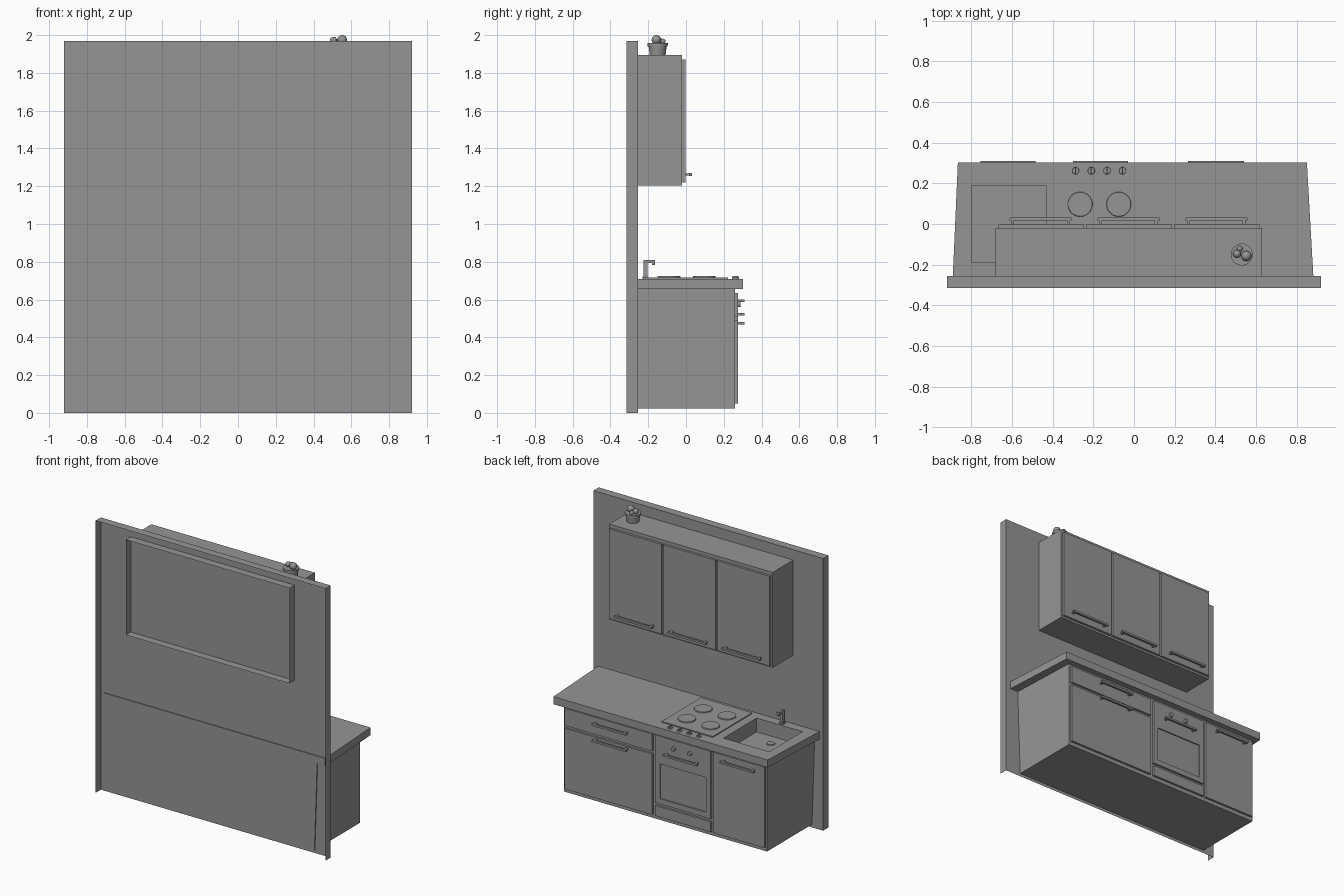
import bpy, bmesh
from mathutils import Matrix, Vector

if "Cube" in bpy.data.objects:
    bpy.data.objects.remove(bpy.data.objects["Cube"], do_unlink=True)

grey = bpy.data.materials.new("plain_grey")
grey.use_nodes = True
grey.diffuse_color = (0.3, 0.3, 0.3, 1)
grey.node_tree.nodes["Principled BSDF"].inputs["Base Color"].default_value = (0.3, 0.3, 0.3, 1)


def finish(name, bm, smooth=False):
    mesh = bpy.data.meshes.new(name)
    bm.to_mesh(mesh)
    bm.free()
    mesh.materials.append(grey)
    obj = bpy.data.objects.new(name, mesh)
    bpy.context.collection.objects.link(obj)
    if smooth:
        bpy.ops.object.select_all(action='DESELECT')
        obj.select_set(True)
        bpy.context.view_layer.objects.active = obj
        bpy.ops.object.shade_smooth_by_angle()
    return obj


def add_box(bm, x, y, z):
    lo, hi = Vector((x[0], y[0], z[0])), Vector((x[1], y[1], z[1]))
    m = Matrix.Translation((lo + hi) / 2) @ Matrix.Diagonal((*(hi - lo), 1))
    return bmesh.ops.create_cube(bm, size=1, matrix=m)["verts"]


def box(name, x, y, z, drop=(), shape=None):
    """Box between ranges; drop lists directions of faces left open."""
    bm = bmesh.new()
    add_box(bm, x, y, z)
    bm.normal_update()
    gone = [f for f in bm.faces if any(f.normal.dot(Vector(d)) > 0.9 for d in drop)]
    bmesh.ops.delete(bm, geom=gone, context='FACES')
    if shape:
        for v in bm.verts:
            shape(v.co)
    return finish(name, bm)


def disc(name, at, r1, r2, height, axis='Z', sides=32):
    bm = bmesh.new()
    m = Matrix.Translation(at)
    if axis == 'Y':
        m = m @ Matrix.Rotation(-1.5708, 4, 'X')
    m = m @ Matrix.Translation((0, 0, height / 2))
    bmesh.ops.create_cone(bm, cap_ends=True, segments=sides, radius1=r1,
                          radius2=r2, depth=height, matrix=m)
    return finish(name, bm, True)


def handle(name, x, y, z):
    """Straight bar on two posts, standing off a door at depth y."""
    bm = bmesh.new()
    add_box(bm, x, (y + 0.02, y + 0.035), (z - 0.007, z + 0.007))
    for a in (x[0] + 0.008, x[1] - 0.023):
        add_box(bm, (a, a + 0.015), (y - 0.002, y + 0.022), (z - 0.006, z + 0.006))
    finish(name, bm)


BACK, DOWN, UP = (0, -1, 0), (0, 0, -1), (0, 0, 1)

# Wall panel, a shallow shell open at the back and bottom
box("wall", (-0.92, 0.92), (-0.315, -0.255), (0, 1.97), (BACK, DOWN))

# Upper cabinet with three doors
box("upper_cabinet", (-0.68, 0.63), (-0.312, -0.02), (1.205, 1.895), (BACK,))
for i, x in enumerate((-0.667, -0.235, 0.197)):
    box(f"upper_door_{i}", (x, x + 0.42), (-0.02, -0.003), (1.22, 1.87))
    handle(f"upper_handle_{i}", (x + 0.055, x + 0.36), -0.003, 1.262)


# Base cabinet, its rear top edge a little wider
def widen_base(co):
    if co.y < 0 and co.z > 0.3:
        co.x += 0.022 if co.x > 0 else -0.022


box("base_cabinet", (-0.831, 0.795), (-0.262, 0.26), (0.022, 0.66), (UP,), widen_base)


# Countertop, wider at the wall, with a hole for the sink
def widen_top(co):
    if co.y < 0:
        co.x += 0.032 if co.x > 0 else -0.025


counter = box("countertop", (-0.866, 0.85), (-0.262, 0.302), (0.655, 0.71), (), widen_top)
cutter = box("sink_cutter", (-0.8, -0.433), (-0.19, 0.19), (0.6, 0.8))
cutter.hide_render = True
cutter.hide_viewport = True
cutter.display_type = 'WIRE'
cut = counter.modifiers.new("sink_hole", 'BOOLEAN')
cut.operation = 'DIFFERENCE'
cut.solver = 'EXACT'
cut.object = cutter

# Sink basin, drain and tap
box("sink_basin", (-0.8, -0.433), (-0.19, 0.19), (0.61, 0.709), (UP,))
disc("sink_drain", (-0.615, -0.09, 0.61), 0.028, 0.026, 0.006)
bm = bmesh.new()
add_box(bm, (-0.635, -0.605), (-0.23, -0.2), (0.709, 0.722))
add_box(bm, (-0.63, -0.61), (-0.225, -0.205), (0.72, 0.81))
add_box(bm, (-0.63, -0.61), (-0.207, -0.165), (0.793, 0.81))
add_box(bm, (-0.627, -0.613), (-0.18, -0.165), (0.783, 0.795))
finish("tap", bm)

# Cooktop with four plates and a row of knobs
box("cooktop", (-0.37, 0.04), (-0.228, 0.222), (0.709, 0.717))
for i, (x, y) in enumerate([(x, y) for x in (-0.265, -0.075) for y in (-0.09, 0.097)]):
    disc(f"hot_plate_{i}", (x, y, 0.716), 0.061, 0.059, 0.008)
for i in range(4):
    x = -0.287 + 0.077 * i
    disc(f"cooktop_knob_{i}", (x, 0.262, 0.709), 0.018, 0.017, 0.009)
    box(f"cooktop_knob_grip_{i}", (x - 0.003, x + 0.003), (0.247, 0.278), (0.715, 0.726))

# Drawer, doors and lower oven panel
FRONT = (0.259, 0.275)
box("top_drawer", (0.08, 0.78), FRONT, (0.51, 0.635))
box("left_door", (0.08, 0.78), FRONT, (0.05, 0.49))
box("right_door", (-0.82, -0.408), FRONT, (0.05, 0.635))
box("oven_lower_panel", (-0.39, 0.055), FRONT, (0.05, 0.125))
handle("drawer_handle", (0.265, 0.54), 0.275, 0.593)
handle("left_door_handle", (0.265, 0.54), 0.275, 0.475)
handle("right_door_handle", (-0.755, -0.485), 0.275, 0.593)

# Oven front with a sunken window
bm = bmesh.new()
add_box(bm, (-0.39, 0.055), FRONT, (0.145, 0.635))
bm.normal_update()
face = [f for f in bm.faces if f.normal.y > 0.9]
bmesh.ops.inset_region(bm, faces=face, thickness=0.055)
for v in face[0].verts:
    if v.co.z > 0.4:
        v.co.z = 0.435
ring = bmesh.ops.inset_region(bm, faces=face, thickness=0.001, depth=-0.008)
finish("oven_front", bm)
handle("oven_handle", (-0.3, -0.03), 0.275, 0.522)
for i, x in enumerate((-0.225, -0.095)):
    disc(f"oven_knob_{i}", (x, 0.274, 0.575), 0.016, 0.014, 0.015, 'Y', 20)

# Potted plant on the upper cabinet
disc("plant_pot", (0.53, -0.15, 1.895), 0.042, 0.048, 0.05)
disc("plant_pot_rim", (0.53, -0.15, 1.94), 0.053, 0.054, 0.018)
for i, (x, y, z, r) in enumerate(((0.552, -0.157, 1.975, 0.025),
                                  (0.506, -0.147, 1.972, 0.019),
                                  (0.52, -0.122, 1.967, 0.014))):
    bm = bmesh.new()
    bmesh.ops.create_uvsphere(bm, u_segments=20, v_segments=12, radius=r,
                              matrix=Matrix.Translation((x, y, z)))
    finish(f"plant_ball_{i}", bm, True)
